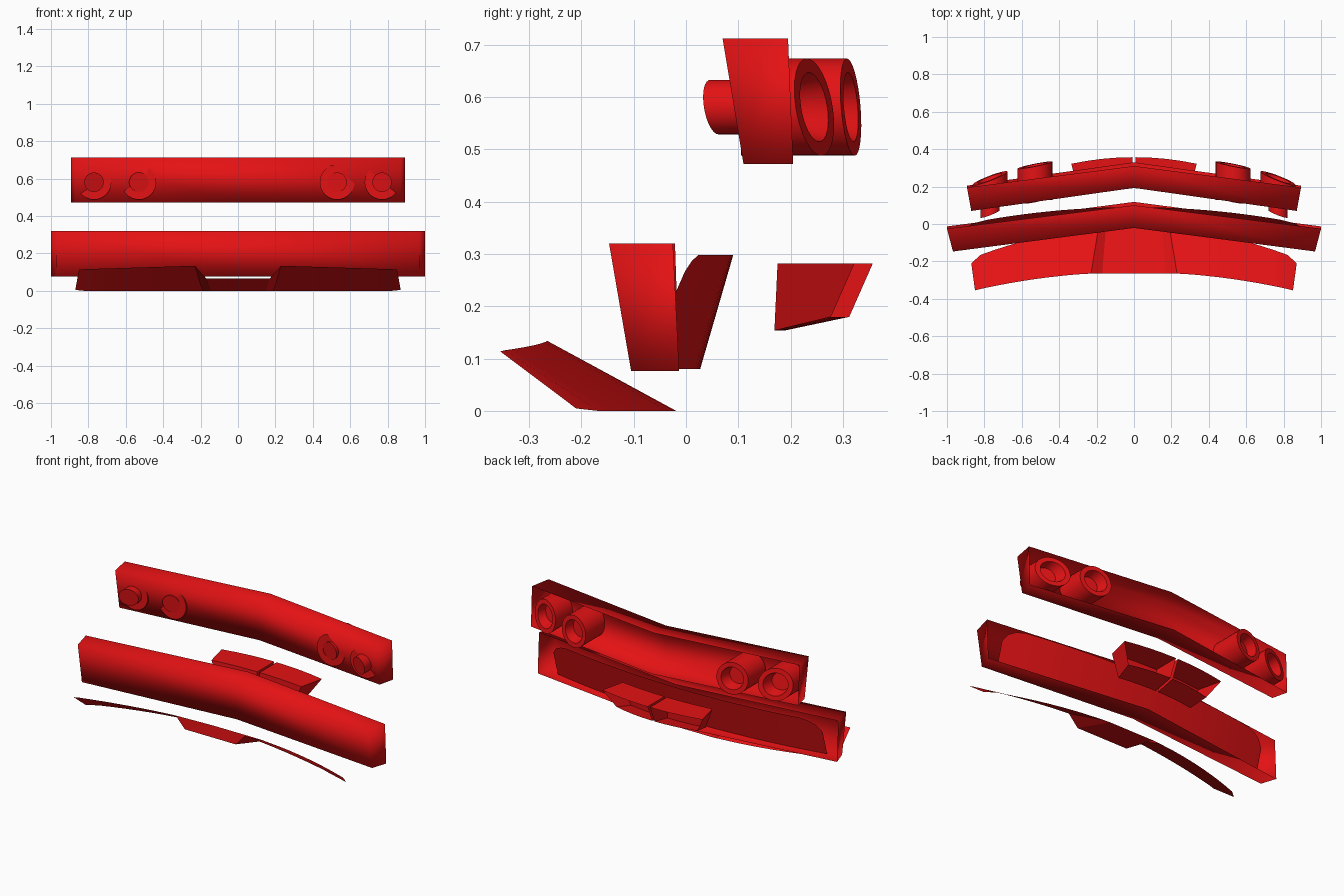
import bpy, bmesh, math

cube = bpy.data.objects.get("Cube")
if cube:
    bpy.data.objects.remove(cube, do_unlink=True)

red = bpy.data.materials.new("red_paint")
red.use_nodes = True
red.diffuse_color = (0.78, 0.006, 0.007, 1)
red.node_tree.nodes["Principled BSDF"].inputs["Base Color"].default_value = red.diffuse_color


def make(name, bm, sharp=None):
    """Turn a bmesh into a painted object; sharp is the smoothing angle in degrees."""
    bmesh.ops.remove_doubles(bm, verts=bm.verts, dist=0.0001)
    bmesh.ops.recalc_face_normals(bm, faces=bm.faces)
    for f in bm.faces:
        f.smooth = True
    mesh = bpy.data.meshes.new(name)
    bm.to_mesh(mesh)
    bm.free()
    mesh.materials.append(red)
    ob = bpy.data.objects.new(name, mesh)
    bpy.context.collection.objects.link(ob)
    if sharp is not None:
        bpy.ops.object.select_all(action='DESELECT')
        ob.select_set(True)
        bpy.context.view_layer.objects.active = ob
        bpy.ops.object.shade_smooth_by_angle(angle=math.radians(sharp))
    return ob


def skin(rows, closed=False, cap_ends=False):
    """Join equal rows of points with quads."""
    bm = bmesh.new()
    vs = [[bm.verts.new(p) for p in row] for row in rows]
    for a, b in zip(vs, vs[1:]):
        n = len(a)
        for i in range(n if closed else n - 1):
            j = (i + 1) % n
            bm.faces.new((a[i], a[j], b[j], b[i]))
    if cap_ends:
        bm.faces.new(vs[0])
        bm.faces.new(vs[-1])
    return bm


# Bumper panels: bent channels, open at the back, with closed ends
def channel(name, z_top, z_bottom, centre, ends):
    zs = (z_top, z_top, z_bottom, z_bottom)
    rows = [[(s * x, y, z) for (x, y), z in zip(ends, zs)] for s in (-1, 1)]
    rows.insert(1, [(0, y, z) for y, z in zip(centre, zs)])
    return make(name, skin(rows, cap_ends=True))


channel("upper_panel", 0.715, 0.475, (0.31, 0.193, 0.204, 0.33),
        ((0.893, 0.195), (0.87, 0.07), (0.87, 0.11), (0.893, 0.205)))
channel("lower_panel", 0.323, 0.08, (0.10, -0.021, -0.013, 0.118),
        ((1.0, -0.025), (0.968, -0.147), (0.97, -0.105), (1.0, -0.013)))

# Curved, leaning intake sheet inside the lower panel
rows = []
for z, half in ((0.083, 0.9), (0.16, 0.9), (0.23, 0.9), (0.27, 0.87), (0.29, 0.83), (0.301, 0.78)):
    y_mid = 0.027 + (z - 0.083) * 0.29
    xs = [half * i / 12 for i in range(-12, 13)]
    rows.append([(x, y_mid - 0.11 * x * x, z) for x in xs])
make("intake_sheet", skin(rows), 40)


# Lamps: lathed tubes with slanted ends, a funnel and a stub in front
def lamp(name, side, cx, front, back, stub, slope, lean):
    profile = ((0.052, stub, 1), (0.052, front, 0), (0.093, front, 0), (0.093, back, 1),
               (0.066, back, 1), (0.052, back - 0.06, 1))
    rows = []
    for r, y, slant in profile:
        ring = []
        for i in range(32):
            a = math.tau * i / 32
            u, w = r * math.cos(a), r * math.sin(a)
            ring.append((side * (cx + u), y - slant * (slope * u + lean * w), 0.584 + w))
        rows.append(ring)
    make(name, skin(rows, closed=True, cap_ends=True), 35)


for side, label in ((1, "left"), (-1, "right")):
    lamp(label + "_inner_lamp", side, 0.53, 0.128, 0.315, 0.12, 0.2, 0.08)
    lamp(label + "_outer_lamp", side, 0.77, 0.105, 0.245, 0.054, 0.38, 0.15)

    # Centre nostril: tapered tray, closed in front and open at the back
    def nostril_row(y_in, y_out, z_low, y_drop, x_low, x_top):
        outline = []
        for k in range(5):
            t = k / 4
            outline.append((0.008 + (x_top - 0.008) * t, y_in + (y_out - y_in) * t * t, 0.285))
        for k in range(4, -1, -1):
            t = k / 4
            outline.append((0.008 + (x_low - 0.008) * t,
                            y_in + (y_out - y_in) * t * t - y_drop, z_low))
        return [(side * x, y, z) for x, y, z in outline]

    tray = skin([nostril_row(0.195, 0.175, 0.157, 0.006, 0.25, 0.30),
                 nostril_row(0.357, 0.322, 0.183, 0.045, 0.27, 0.335)], closed=True)
    tray.verts.ensure_lookup_table()
    tray.faces.new(tray.verts[:10])
    make(label + "_nostril", tray, 25)

# Splitter: sheet rising to the front with a dropped middle and swept ends
half_edge = [((0.17, -0.265, 0.07), (0.15, -0.018, 0.003)),
             ((0.23, -0.265, 0.137), (0.19, -0.021, 0.003))]
for i in range(1, 9):
    x = 0.23 + 0.59 * i / 8
    half_edge.append(((x, -0.257 - 0.134 * x * x, 0.137 - 0.018 * i / 8),
                      (x, -0.013 - 0.226 * x * x, 0.003)))
half_edge.append(((0.85, -0.355, 0.117), (0.87, -0.21, 0.008)))
flip = [tuple((-x, y, z) for x, y, z in pair) for pair in reversed(half_edge)]
make("splitter", skin(flip + half_edge), 30)

# Bring the lowest edge to the ground
for ob in bpy.context.collection.objects:
    if ob.type == 'MESH' and red.name in ob.data.materials:
        ob.location.z -= 0.003
